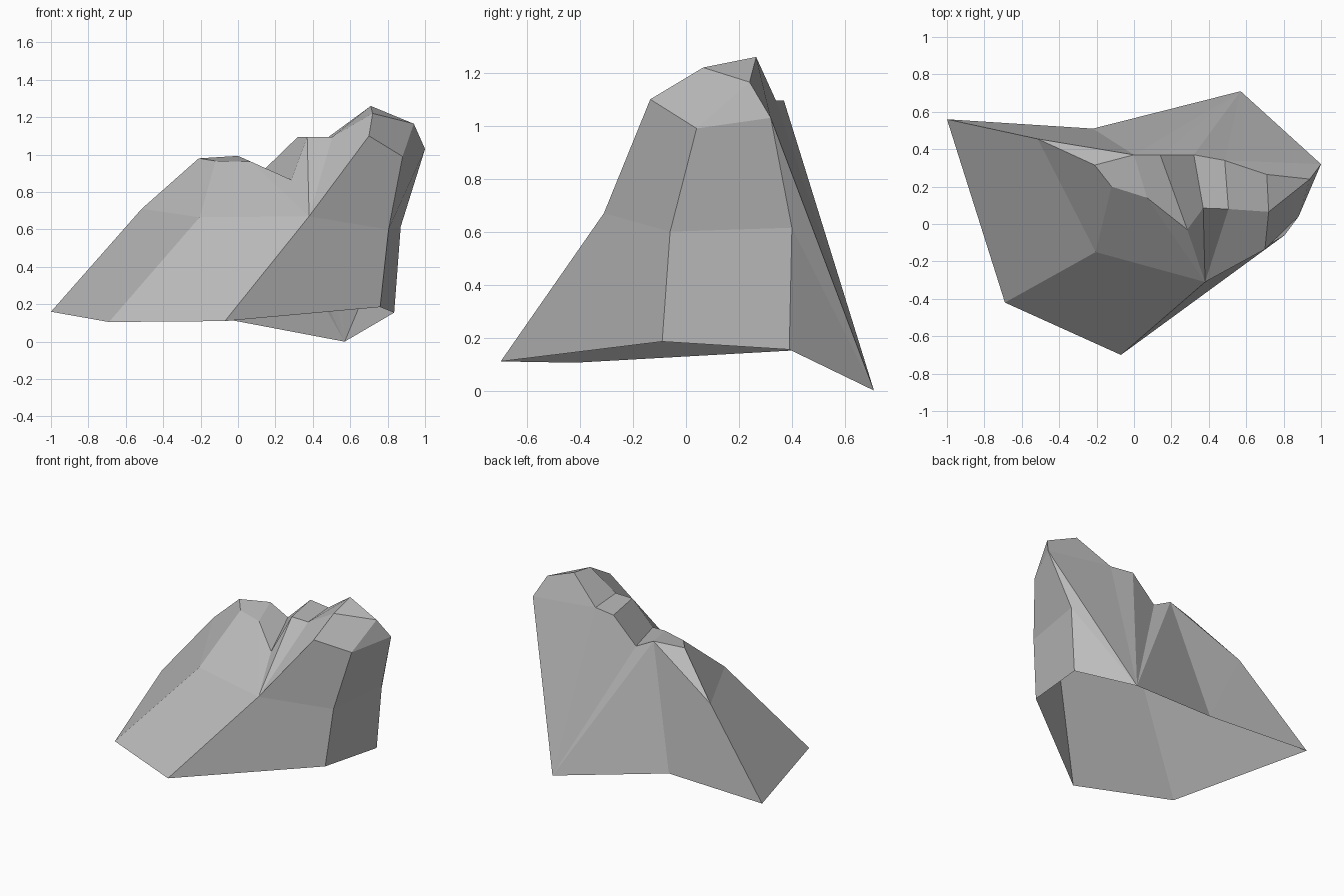
import bpy, bmesh

if "Cube" in bpy.data.objects:
    bpy.data.objects.remove(bpy.data.objects["Cube"])

bm = bmesh.new()


def row(*points):
    """Create one row of rock corners."""
    return [bm.verts.new(p) for p in points]


def face(*corners):
    unique = list(dict.fromkeys(corners))
    if len(unique) > 2:
        bm.faces.new(unique)


def strip(lower, upper):
    """Span two rows; repeated corners collapse to triangles."""
    for i in range(len(lower) - 1):
        face(lower[i], lower[i + 1], upper[i + 1], upper[i])


def fan(tip, rim):
    for a, b in zip(rim, rim[1:]):
        face(tip, a, b)


# Foot of the rock: left, front-left, front, right-front, right-back
foot = row((-1.0, 0.56, 0.16), (-0.69, -0.42, 0.105), (-0.07, -0.70, 0.11),
           (0.76, -0.09, 0.185), (0.835, 0.39, 0.155))
back_right, back_left = row((0.57, 0.71, 0.0), (-0.22, 0.51, 0.15))

# Waist, one corner above each foot corner
waist = row((-0.515, 0.455, 0.71), (-0.205, -0.15, 0.665), (0.38, -0.31, 0.67),
            (0.805, -0.06, 0.60), (0.87, 0.40, 0.615))

# Crest: front and back edges of the low peak, notch, ledge and high peak
crest_front = row((-0.12, 0.20, 0.966), (0.07, 0.14, 0.962), (0.285, -0.03, 0.865),
                  (0.37, 0.085, 1.095), (0.505, 0.08, 1.095), (0.72, 0.065, 1.22))
crest_back = row((-0.21, 0.315, 0.98), (0.0, 0.37, 0.993), (0.14, 0.37, 0.92),
                 (0.32, 0.37, 1.095), (0.485, 0.34, 1.095), (0.71, 0.265, 1.26))

# Shoulder on the right of the high peak
shoulder = row((0.70, -0.135, 1.10), (0.88, 0.04, 0.99), (1.0, 0.32, 1.03))
peak_side, = row((0.94, 0.24, 1.165))

x1, x2, notch, ledge_l, ledge_r, peak = crest_front
low_l, low_r, dip, back_l, back_r, summit = crest_back
mid = waist[2]

# Lower and upper walls
strip(foot, waist)
strip(waist[:2], [low_l, x1])
strip([waist[1], mid, mid, mid, mid], [x1, x2, notch, ledge_l, ledge_r])
face(mid, shoulder[0], peak, ledge_r)
strip(waist[2:], shoulder)

# Top faces
strip(crest_front, crest_back)
strip(shoulder, [peak, peak_side, peak_side])
face(peak, peak_side, summit)
face(low_l, low_r, waist[0])

# Back wall
face(summit, peak_side, shoulder[2], back_r)
fan(back_right, [foot[4], waist[4], shoulder[2], back_r, back_l, dip, low_r, back_left])
fan(back_left, [low_r, waist[0], foot[0]])

# Point all faces outwards
bmesh.ops.recalc_face_normals(bm, faces=bm.faces[:])
if sum(f.normal.z * f.calc_area() for f in bm.faces) < 0:
    bmesh.ops.reverse_faces(bm, faces=bm.faces[:])

mesh = bpy.data.meshes.new("rock")
bm.to_mesh(mesh)
bm.free()
stone = bpy.data.materials.new("grey stone")
stone.diffuse_color = (0.5, 0.5, 0.5, 1)
stone.use_nodes = True
stone.node_tree.nodes["Principled BSDF"].inputs["Base Color"].default_value = stone.diffuse_color
mesh.materials.append(stone)
rock = bpy.data.objects.new("rock", mesh)
bpy.context.collection.objects.link(rock)
